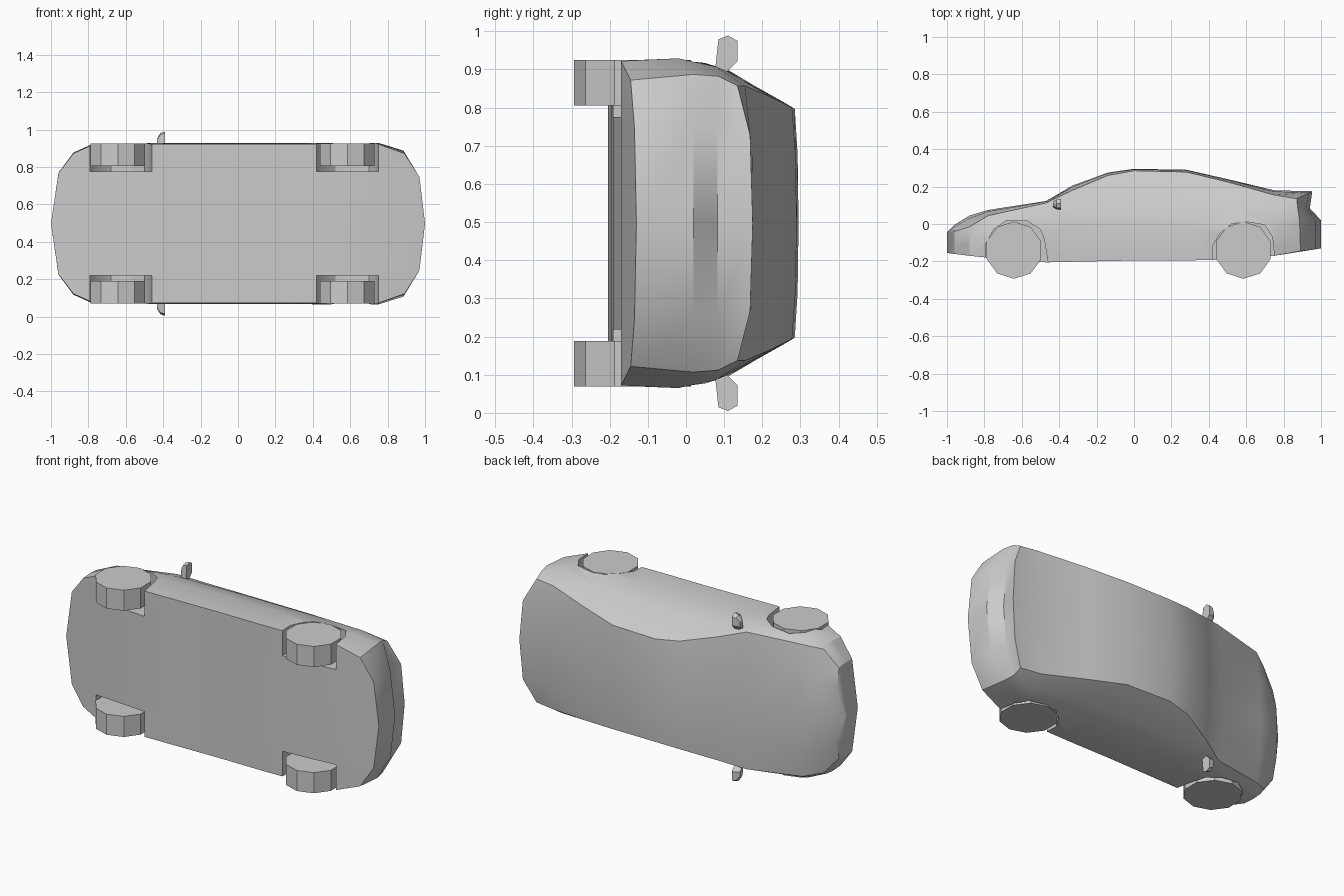
import bpy, bmesh, math

cube = bpy.data.objects.get("Cube")
if cube:
    bpy.data.objects.remove(cube, do_unlink=True)

MID = 0.497  # lateral middle; the car lies on its side, roof towards +y

grey = bpy.data.materials.new("plain grey")
grey.use_nodes = True
colour = (0.6, 0.6, 0.6, 1)
grey.diffuse_color = colour
grey.node_tree.nodes["Principled BSDF"].inputs["Base Color"].default_value = colour


def make(name, bm):
    bmesh.ops.remove_doubles(bm, verts=bm.verts, dist=0.0005)
    bmesh.ops.recalc_face_normals(bm, faces=bm.faces)
    mesh = bpy.data.meshes.new(name)
    bm.to_mesh(mesh)
    bm.free()
    mesh.materials.append(grey)
    obj = bpy.data.objects.new(name, mesh)
    bpy.context.collection.objects.link(obj)
    return obj


def smooth(obj, angle):
    bpy.ops.object.select_all(action='DESELECT')
    obj.select_set(True)
    bpy.context.view_layer.objects.active = obj
    bpy.ops.object.shade_smooth_by_angle(angle=math.radians(angle))


def prism(bm, outline, w0, w1):
    # outline in x, y extruded across the car
    a, b = ([bm.verts.new((x, y, MID + w)) for x, y in outline] for w in (w0, w1))
    bm.faces.new(a)
    bm.faces.new(b)
    n = len(outline)
    for i in range(n):
        j = (i + 1) % n
        bm.faces.new((a[i], a[j], b[j], b[i]))


def grid(bm, rows, closed=False):
    vs = [[bm.verts.new((x, y, MID + w)) for x, y, w in r] for r in rows]
    n = len(vs[0])
    for p, q in zip(vs, vs[1:]):
        for i in range(n if closed else n - 1):
            j = (i + 1) % n
            bm.faces.new((p[i], p[j], q[j], q[i]))


def flip(points):
    return [(x, y, -w) for x, y, w in reversed(points)]


# Body sections: x, floor y, sill width, (y, width) of waist, shoulder, roof edge, then top y
sections = [
    (-1.00, -.155, 0, (-.10, 0), (-.06, 0), (-.05, 0), -.045),
    (-.96, -.16, .27, (-.11, .272), (-.05, .268), (-.04, .262), -.005),
    (-.88, -.17, .375, (-.10, .38), (-.045, .375), (-.015, .36), .045),
    (-.78, -.18, .42, (-.08, .425), (.0, .41), (.045, .385), .075),
    (-.47, -.205, .425, (-.05, .43), (.05, .42), (.113, .40), .123),
    (-.33, -.202, .425, (-.03, .43), (.09, .402), (.18, .36), .205),
    (-.14, -.198, .425, (-.02, .43), (.11, .395), (.26, .315), .275),
    (0, -.195, .425, (-.02, .43), (.12, .39), (.285, .30), .295),
    (.28, -.195, .425, (-.02, .43), (.12, .39), (.278, .303), .29),
    (.50, -.19, .425, (-.02, .432), (.11, .397), (.225, .33), .24),
    (.75, -.17, .425, (-.02, .432), (.08, .41), (.155, .36), .18),
]

bm = bmesh.new()
rings = []
for x, floor, sill, waist, shoulder, edge, top in sections:
    half = [(x, floor, 0), (x, floor, sill * .6), (x, floor, sill)]
    half += [(x, y, w) for y, w in (waist, shoulder, edge)]
    half += [(x, top - (top - edge[0]) * .25, edge[1] * .6), (x, top, 0)]
    rings.append(half + flip(half[1:-1]))

# Tail panel: rows from bumper to boot lip, each from middle to corner
tail = [
    [(1.0, -.13, 0), (.97, -.135, .25), (.89, -.145, .375)],
    [(1.0, .02, 0), (.97, .02, .25), (.885, .02, .39)],
    [(.94, .083, 0), (.92, .083, .25), (.875, .085, .385)],
    [(.953, .175, 0), (.935, .168, .23), (.87, .135, .36)],
]
half = tail[0] + [tail[1][-1], tail[2][-1]] + tail[3][::-1]
rings.append(half + flip(half[1:-1]))
grid(bm, rings, closed=True)
grid(bm, [flip(r[1:]) + r for r in tail])
body = make("car_body", bm)

# Wheel wells cut from the body
front_arch = [(-.785, -.3), (-.795, -.11), (-.75, -.03), (-.68, .02), (-.57, .015),
              (-.50, -.03), (-.48, -.08), (-.46, -.205), (-.46, -.3)]
rear_arch = [(.42, -.3), (.42, -.12), (.46, -.05), (.52, .0), (.60, .012),
             (.70, -.005), (.74, -.07), (.75, -.17), (.75, -.3)]
bm = bmesh.new()
for arch in (front_arch, rear_arch):
    for side in (-1, 1):
        prism(bm, arch, side * .278, side * .6)
cutter = make("well_cutter", bm)
cutter.hide_render = True
mod = body.modifiers.new("wells", 'BOOLEAN')
mod.operation = 'DIFFERENCE'
mod.solver = 'EXACT'
mod.object = cutter
bpy.context.view_layer.objects.active = body
bpy.ops.object.modifier_apply(modifier=mod.name)
bpy.data.objects.remove(cutter, do_unlink=True)
smooth(body, 28)

# Wheels and door mirrors on both sides
for side, label in ((1, "left"), (-1, "right")):
    for x, end in ((-.642, "front"), (.585, "rear")):
        bm = bmesh.new()
        ring = [(x + .153 * math.sin(k * math.tau / 10),
                 -.14 + .153 * math.cos(k * math.tau / 10)) for k in range(10)]
        prism(bm, ring, side * .308, side * .428)
        make(f"{end}_{label}_wheel", bm)

    # Mirror: outline in y and width, tilted outwards from front to back
    outline = [(.075, .39), (.105, .395), (.135, .425), (.135, .478), (.11, .492), (.085, .482)]
    bm = bmesh.new()
    faces = []
    for x, s in ((-.39, 1), (-.415, .9), (-.432, .5)):
        faces.append([(x, .105 + (y - .105) * s, side * (.42 + (w - .42) * s))
                      for y, w in outline])
    grid(bm, faces, closed=True)
    for f in (faces[0], faces[-1]):
        bm.faces.new([bm.verts.new((x, y, MID + w)) for x, y, w in f])
    make(f"{label}_mirror", bm)
